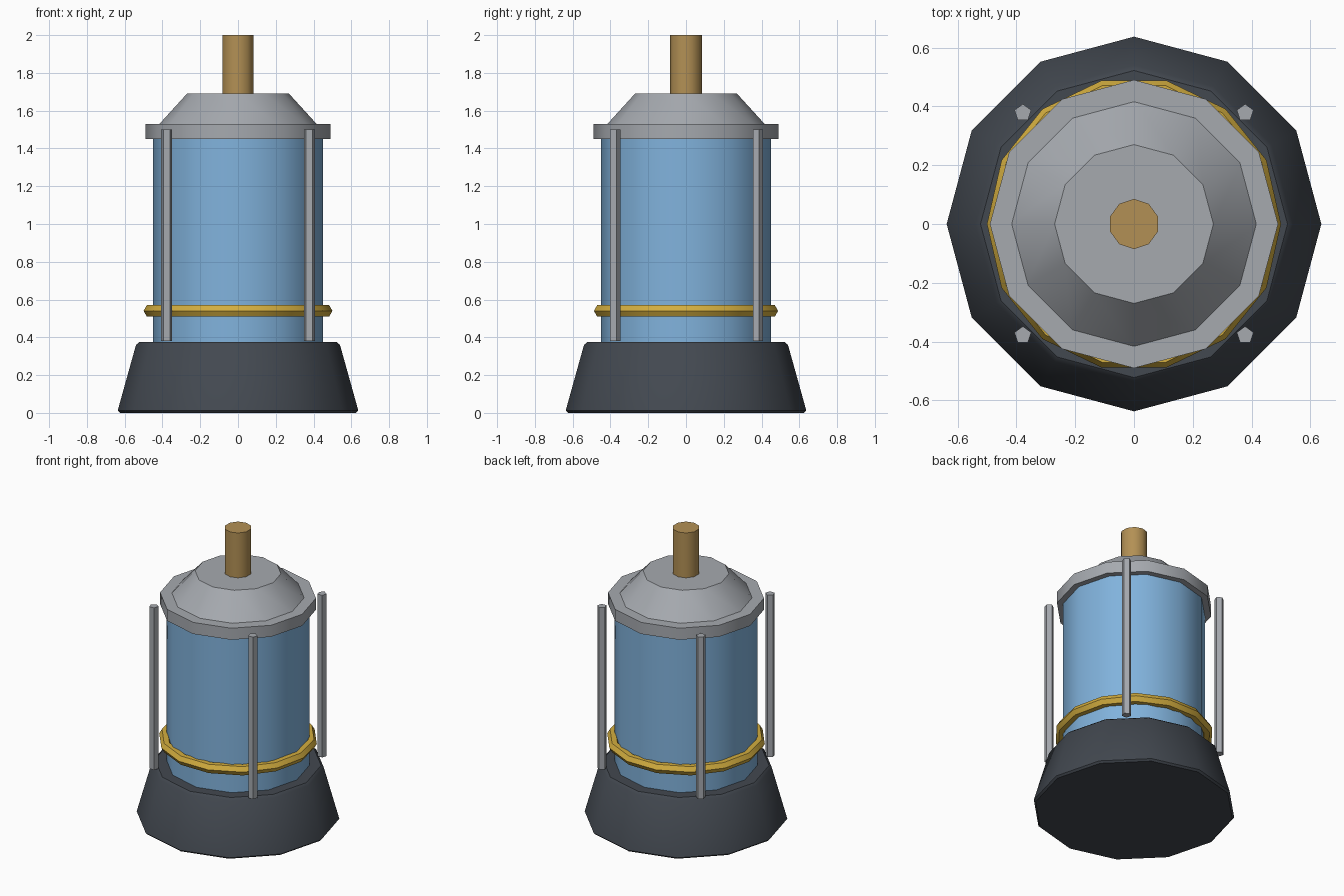
import bpy
from math import radians, sin, cos, pi

if "Cube" in bpy.data.objects:
    bpy.data.objects.remove(bpy.data.objects["Cube"])


def material(name, rgb):
    mat = bpy.data.materials.new(name)
    mat.diffuse_color = (*rgb, 1)
    mat.use_nodes = True
    mat.node_tree.nodes["Principled BSDF"].inputs["Base Color"].default_value = mat.diffuse_color
    return mat


def finish(obj, mat):
    if mat:
        obj.data.materials.append(mat)
    bpy.ops.object.select_all(action='DESELECT')
    obj.select_set(True)
    bpy.context.view_layer.objects.active = obj
    bpy.ops.object.shade_smooth_by_angle(angle=radians(40))
    return obj


def turned(name, profile, sides, mat=None, at=(0, 0)):
    """Spin (radius, z) points around a vertical axis, with closed ends."""
    verts = [(at[0] + r * sin(2 * pi * i / sides), at[1] + r * cos(2 * pi * i / sides), z)
             for r, z in profile for i in range(sides)]
    faces = [(k * sides + i, (k + 1) * sides + i,
              (k + 1) * sides + (i + 1) % sides, k * sides + (i + 1) % sides)
             for k in range(len(profile) - 1) for i in range(sides)]
    last = (len(profile) - 1) * sides
    faces += [tuple(range(sides)), tuple(reversed(range(last, last + sides)))]
    mesh = bpy.data.meshes.new(name)
    mesh.from_pydata(verts, [], faces)
    obj = bpy.data.objects.new(name, mesh)
    bpy.context.collection.objects.link(obj)
    return finish(obj, mat)


dark = material("dark_metal", (0.055, 0.065, 0.08))
blue = material("blue_glass", (0.22, 0.45, 0.72))
gold = material("gold", (0.65, 0.42, 0.05))
brass = material("brass", (0.45, 0.28, 0.09))
steel = material("steel", (0.38, 0.40, 0.43))

# Flared base with softened rims
turned("base", [(0.625, 0), (0.637, 0.012), (0.54, 0.36), (0.522, 0.375)], 12, dark)

# Tank body
turned("tank", [(0.45, 0.35), (0.45, 1.46)], 12, blue)

# Lid: flat rim and tapered cap
turned("lid_rim", [(0.49, 1.45), (0.49, 1.53)], 12, steel)
turned("lid_cap", [(0.425, 1.52), (0.27, 1.69)], 12, steel)

# Stem on top
turned("stem", [(0.085, 1.66), (0.085, 2.0)], 10, brass)

# Gold band around the tank
bpy.ops.mesh.primitive_torus_add(major_segments=14, minor_segments=6,
                                 major_radius=0.465, minor_radius=0.035,
                                 location=(0, 0, 0.54))
band = bpy.context.object
band.name = "band"
finish(band, gold)

# Four guard rods
for x in (-1, 1):
    for y in (-1, 1):
        turned(f"rod_{'right' if x > 0 else 'left'}_{'back' if y > 0 else 'front'}",
               [(0.03, 0.38), (0.03, 1.5)], 5, steel, (0.378 * x, 0.378 * y))
